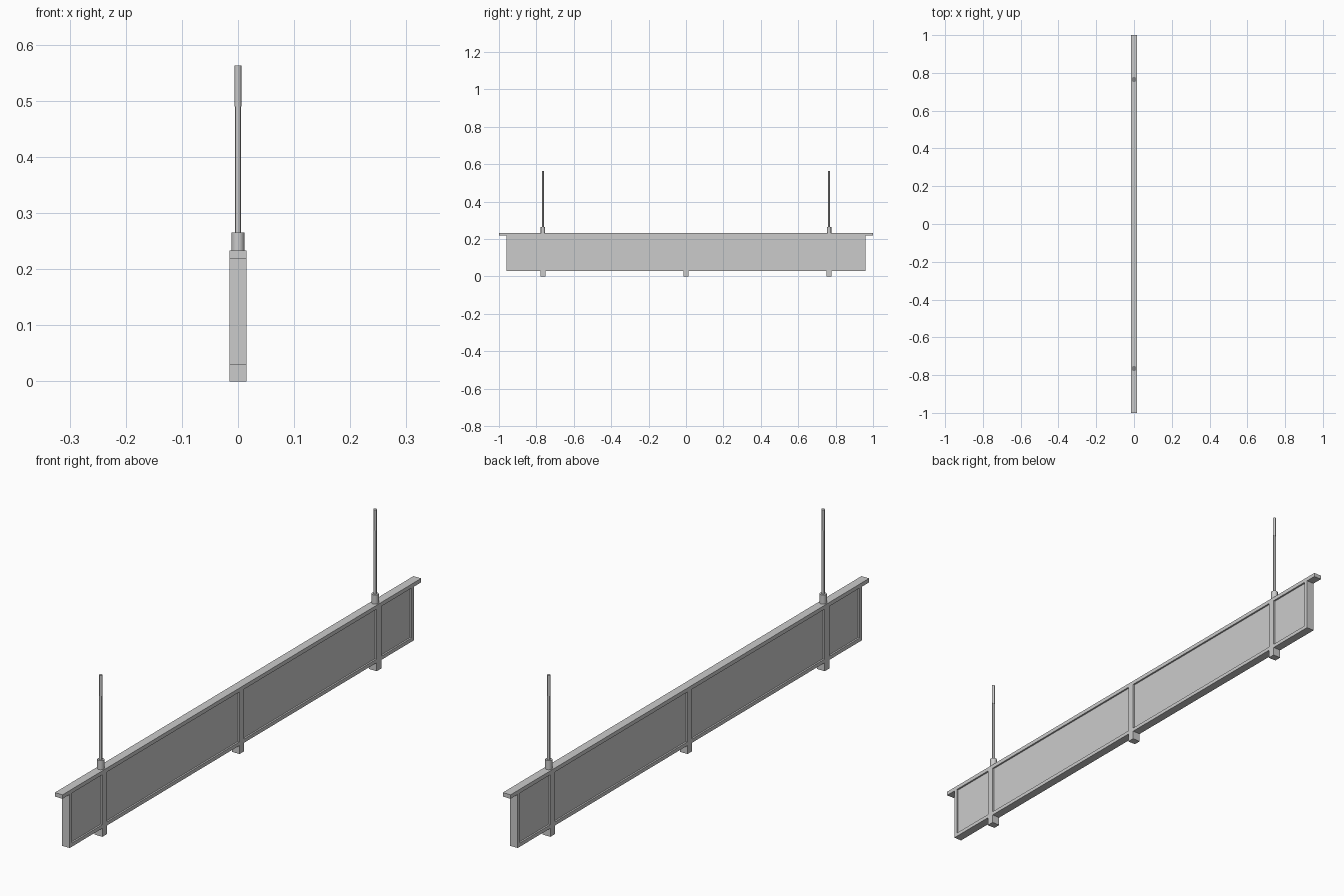
import bpy

if "Cube" in bpy.data.objects:
    bpy.data.objects.remove(bpy.data.objects["Cube"])

W = 0.03                      # frame thickness in x
Z0, Z1, ZT = 0.03, 0.219, 0.233
END, POST = 0.96, 0.765       # end of frame and hanger positions in y
RAIL, MULL = 0.013, 0.026     # frame member widths


def box(name, x, y, z):
    """Box from (min, max) ranges."""
    bpy.ops.mesh.primitive_cube_add(size=1, location=[sum(r) / 2 for r in (x, y, z)])
    o = bpy.context.object
    o.name = name
    o.scale = [r[1] - r[0] for r in (x, y, z)]
    bpy.ops.object.transform_apply(location=False, rotation=False, scale=True)
    return o


def rod(name, r, y, z, sides=12):
    bpy.ops.mesh.primitive_cylinder_add(vertices=sides, radius=r, depth=z[1] - z[0],
                                        location=(0, y, (z[0] + z[1]) / 2))
    o = bpy.context.object
    o.name = name
    bpy.ops.object.shade_smooth_by_angle()
    return o


full = (-W / 2, W / 2)
thin = (-W / 2 + 0.006, W / 2 - 0.006)

# Long top bar overhanging both ends
box("top_bar", full, (-1, 1), (Z1, ZT))

# Uprights running down to small feet
posts = (-POST, 0, POST)
for y in posts:
    box("upright", full, (y - MULL / 2, y + MULL / 2), (0, Z1))

# End stiles
for s in (-1, 1):
    a, b = sorted((s * END, s * (END - RAIL)))
    box("end_stile", full, (a, b), (Z0, Z1))

# Bottom rails and recessed panels in each bay
bays = [(-END + RAIL, -POST - MULL / 2), (-POST + MULL / 2, -MULL / 2),
        (MULL / 2, POST - MULL / 2), (POST + MULL / 2, END - RAIL)]
for bay in bays:
    box("bottom_rail", full, bay, (Z0, Z0 + RAIL))
    box("recessed_panel", thin, bay, (Z0 + RAIL, Z1))

# Hangers: collar, rod and slightly thicker rod top
for y in (-POST, POST):
    rod("hanger_collar", 0.0117, y, (ZT, 0.265))
    rod("hanger_rod", 0.0052, y, (0.265, 0.49))
    rod("hanger_rod_top", 0.006, y, (0.49, 0.563))
